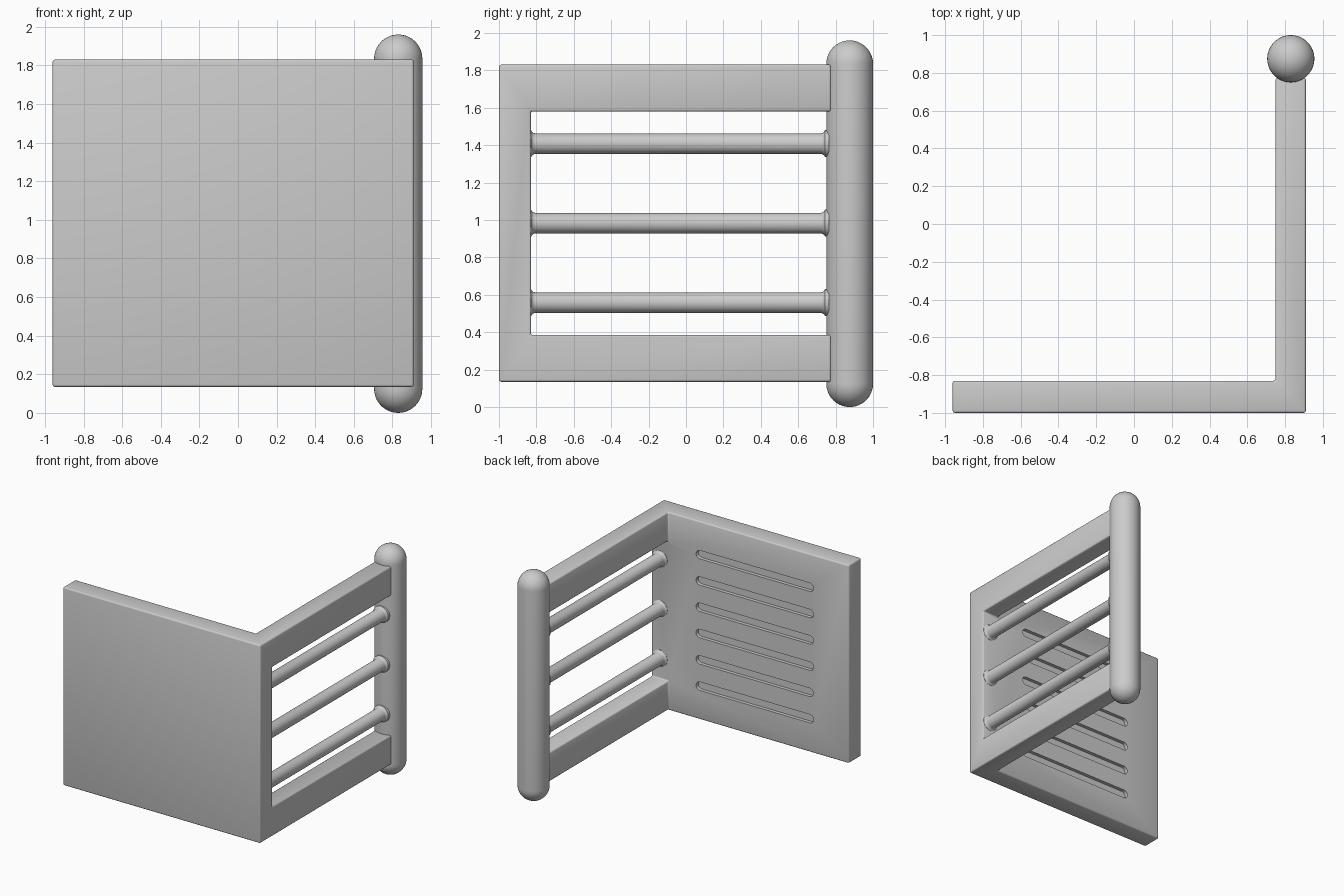
import bpy, bmesh, math
from mathutils import Matrix, Vector

if "Cube" in bpy.data.objects:
    bpy.data.objects.remove(bpy.data.objects["Cube"])


def make_object(name, bm):
    bmesh.ops.recalc_face_normals(bm, faces=bm.faces)
    me = bpy.data.meshes.new(name)
    bm.to_mesh(me)
    bm.free()
    ob = bpy.data.objects.new(name, me)
    bpy.context.collection.objects.link(ob)
    return ob


def smooth(ob, angle=35):
    bpy.ops.object.select_all(action='DESELECT')
    ob.select_set(True)
    bpy.context.view_layer.objects.active = ob
    bpy.ops.object.shade_smooth_by_angle(angle=math.radians(angle))


def revolve(name, profile, matrix, sides=48):
    """Turn a (radius, height) profile about z, then place it."""
    bm = bmesh.new()
    verts = [bm.verts.new((r, 0, h)) for r, h in profile]
    edges = [bm.edges.new(p) for p in zip(verts, verts[1:])]
    bmesh.ops.spin(bm, geom=verts + edges, cent=(0, 0, 0), axis=(0, 0, 1),
                   angle=2 * math.pi, steps=sides, use_merge=True)
    bmesh.ops.remove_doubles(bm, verts=bm.verts, dist=1e-5)
    bm.transform(matrix)
    ob = make_object(name, bm)
    smooth(ob)
    return ob


# Corner frame: solid panel plus top and bottom side rails, as one block mesh
xs, ys, zs = (-0.96, 0.75, 0.91), (-1.0, -0.83, 0.775), (0.135, 0.385, 1.58, 1.83)
solid = {(i, 0, k) for i in range(2) for k in range(3)} | {(1, 1, 0), (1, 1, 2)}
bm = bmesh.new()
for cell in solid:
    for axis in range(3):
        for side in (0, 1):
            near = list(cell)
            near[axis] += 2 * side - 1
            if tuple(near) in solid:
                continue
            corners = []
            for a, b in ((0, 0), (1, 0), (1, 1), (0, 1)):
                c = list(cell)
                c[axis] += side
                c[(axis + 1) % 3] += a
                c[(axis + 2) % 3] += b
                corners.append(bm.verts.new((xs[c[0]], ys[c[1]], zs[c[2]])))
            bm.faces.new(corners)
bmesh.ops.remove_doubles(bm, verts=bm.verts, dist=1e-4)
bmesh.ops.recalc_face_normals(bm, faces=bm.faces)
bmesh.ops.dissolve_limit(bm, angle_limit=0.02, verts=bm.verts, edges=bm.edges)
frame = make_object("corner_frame", bm)
bevel = frame.modifiers.new("soft_edges", 'BEVEL')
bevel.width = 0.012
bevel.segments = 3
bevel.limit_method = 'ANGLE'

# Six shallow round-ended grooves on the inner face of the panel
bm = bmesh.new()
radius, left, right, depth = 0.036, -0.59, 0.45, 0.03
for row in range(6):
    z = 0.9825 + (row - 2.5) * 0.225
    outline = []
    for cx, start in ((right, -90), (left, 90)):
        for s in range(13):
            a = math.radians(start + s * 15)
            outline.append(bm.verts.new((cx + radius * math.cos(a), -0.83 - depth,
                                         z + radius * math.sin(a))))
    face = bm.faces.new(outline)
    new = bmesh.ops.extrude_face_region(bm, geom=[face])["geom"]
    bmesh.ops.translate(bm, vec=(0, depth + 0.05, 0),
                        verts=[v for v in new if isinstance(v, bmesh.types.BMVert)])
cutter = make_object("groove_cutter", bm)
cutter.hide_render = True
cut = frame.modifiers.new("grooves", 'BOOLEAN')
cut.operation = 'DIFFERENCE'
cut.solver = 'EXACT'
cut.object = cutter

# Bake the modifiers, then drop the cutter
deps = bpy.context.evaluated_depsgraph_get()
deps.update()
baked = bpy.data.meshes.new_from_object(frame.evaluated_get(deps))
frame.modifiers.clear()
frame.data = baked
bpy.data.objects.remove(cutter)
smooth(frame)

# Upright round post with domed ends
R, H = 0.125, 1.96
dome = [(R * math.sin(math.radians(a)), R - R * math.cos(math.radians(a)))
        for a in range(0, 91, 9)]
post_profile = dome + [(r, H - h) for r, h in reversed(dome)]
revolve("round_post", post_profile, Matrix.Translation((0.83, 0.875, 0)))

# Three horizontal bars with small flared ends
flare = [(0.0, -0.02), (0.072, -0.02), (0.072, 0.002), (0.064, 0.006), (0.058, 0.013), (0.055, 0.024)]
length = 1.575
bar_profile = flare + [(r, length - h) for r, h in reversed(flare)]
for n, z in enumerate((0.558, 0.983, 1.408), 1):
    place = Matrix.Translation((0.83, -0.83, z)) @ Matrix.Rotation(-math.pi / 2, 4, 'X')
    revolve(f"side_bar_{n}", bar_profile, place, 32)
